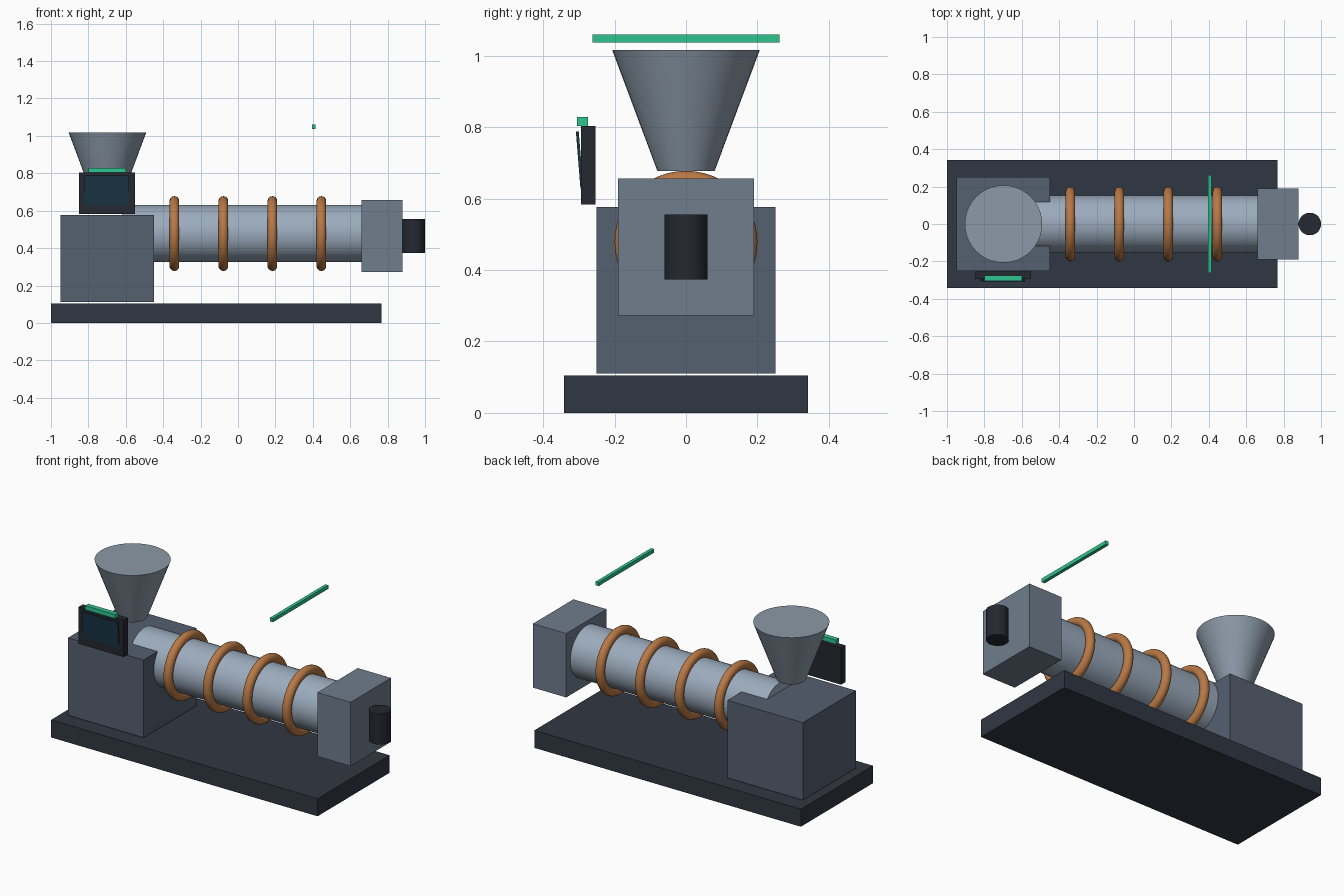
import bpy
from math import pi, radians

if "Cube" in bpy.data.objects:
    bpy.data.objects.remove(bpy.data.objects["Cube"])


def material(name, rgb):
    m = bpy.data.materials.new(name)
    m.diffuse_color = (*rgb, 1)
    m.use_nodes = True
    m.node_tree.nodes["Principled BSDF"].inputs["Base Color"].default_value = m.diffuse_color
    return m


DARK = material("dark_steel", (0.03, 0.038, 0.055))
SLATE = material("slate_paint", (0.09, 0.115, 0.16))
STEEL = material("steel", (0.33, 0.41, 0.51))
HOPPER = material("hopper_steel", (0.26, 0.32, 0.39))
DIE = material("die_steel", (0.16, 0.205, 0.27))
COPPER = material("copper", (0.48, 0.19, 0.06))
BLACK = material("black", (0.018, 0.021, 0.03))
SCREEN = material("screen_glass", (0.01, 0.035, 0.06))
GREEN = material("green_light", (0.03, 0.55, 0.28))


def finish(name, mat, smooth=False):
    o = bpy.context.object
    o.name = name
    o.data.materials.append(mat)
    if smooth:
        bpy.ops.object.shade_smooth_by_angle(angle=radians(35))
    return o


def box(name, x, y, z, mat, tilt=0):
    """Box from (min, max) ranges, optionally tilted about x."""
    lo, hi = zip(x, y, z)
    bpy.ops.mesh.primitive_cube_add(
        size=1, location=[(a + b) / 2 for a, b in zip(lo, hi)])
    o = finish(name, mat)
    o.scale = [b - a for a, b in zip(lo, hi)]
    o.rotation_euler.x = tilt
    return o


def cone(name, r1, r2, depth, loc, mat, rot=(0, 0, 0)):
    bpy.ops.mesh.primitive_cone_add(vertices=40, radius1=r1, radius2=r2,
                                    depth=depth, location=loc, rotation=rot)
    return finish(name, mat, True)


AXIS_Z = 0.478

# Base and drive housing
box("base_plate", (-1, 0.766), (-0.341, 0.341), (0, 0.105), DARK)
box("drive_housing", (-0.95, -0.45), (-0.251, 0.251), (0.111, 0.576), SLATE)

# Barrel with heater rings
cone("barrel", 0.153, 0.153, 1.28, (0.02, 0, AXIS_Z), STEEL, (0, pi / 2, 0))
for i in range(4):
    bpy.ops.mesh.primitive_torus_add(
        major_radius=0.174, minor_radius=0.026, major_segments=48,
        minor_segments=14, location=(-0.34 + i * 0.262, 0, AXIS_Z),
        rotation=(0, pi / 2, 0))
    finish(f"heater_ring_{i + 1}", COPPER, True)

# Die head and outlet
box("die_head", (0.66, 0.88), (-0.191, 0.191), (0.273, 0.656), DIE)
cone("die_outlet", 0.06, 0.06, 0.182, (0.94, 0, 0.465), BLACK)

# Feed hopper
cone("hopper", 0.08, 0.207, 0.34, (-0.698, 0, 0.847), HOPPER)

# Control panel with tilted screen and status light
box("control_panel", (-0.85, -0.552), (-0.294, -0.254), (0.583, 0.804), BLACK)
box("panel_screen", (-0.82, -0.582), (-0.302, -0.294), (0.628, 0.788), SCREEN, -0.0 + 0.08)
box("panel_light", (-0.80, -0.60), (-0.305, -0.275), (0.804, 0.829), GREEN)

# Overhead light bar
box("light_bar", (0.395, 0.415), (-0.262, 0.262), (1.038, 1.06), GREEN)
